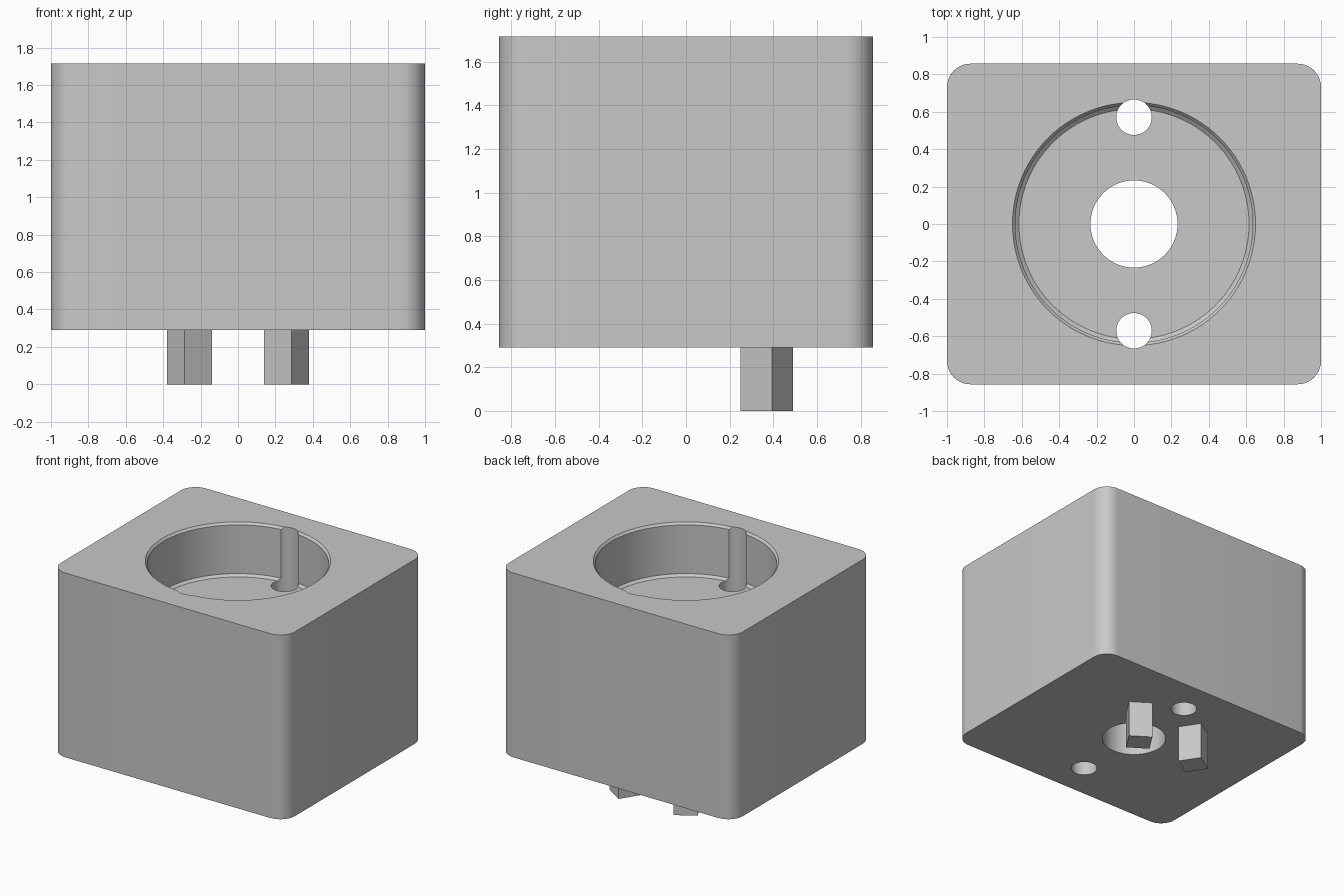
import bpy, bmesh
from math import pi, sin, cos
from mathutils import Vector

if "Cube" in bpy.data.objects:
    bpy.data.objects.remove(bpy.data.objects["Cube"])

grey = bpy.data.materials.new("light_grey")
grey.use_nodes = True
colour = (0.58, 0.58, 0.58, 1)
grey.diffuse_color = colour
grey.node_tree.nodes["Principled BSDF"].inputs["Base Color"].default_value = colour

BOTTOM, TOP, FLOOR = 0.29, 1.715, 1.305


def finish(name, bm):
    bmesh.ops.recalc_face_normals(bm, faces=bm.faces)
    mesh = bpy.data.meshes.new(name)
    bm.to_mesh(mesh)
    bm.free()
    mesh.materials.append(grey)
    obj = bpy.data.objects.new(name, mesh)
    bpy.context.collection.objects.link(obj)
    return obj


def prism(bm, outline, z0, z1):
    """Closed solid raised from a flat outline."""
    face = bm.faces.new([bm.verts.new((x, y, z0)) for x, y in outline])
    up = bmesh.ops.extrude_face_region(bm, geom=[face])["geom"]
    bmesh.ops.translate(bm, vec=(0, 0, z1 - z0),
                        verts=[v for v in up if isinstance(v, bmesh.types.BMVert)])


def lathe(name, profile, y=0, steps=96):
    """Closed round solid from (radius, z) points, capped at both ends."""
    bm = bmesh.new()
    rings = [[bm.verts.new((r * cos(2 * pi * i / steps), y + r * sin(2 * pi * i / steps), z))
              for i in range(steps)] for r, z in profile]
    for a, b in zip(rings, rings[1:]):
        for i in range(steps):
            j = (i + 1) % steps
            bm.faces.new((a[i], a[j], b[j], b[i]))
    bm.faces.new(rings[0])
    bm.faces.new(rings[-1])
    return finish(name, bm)


# Block with rounded upright edges
bm = bmesh.new()
prism(bm, [(-1, -0.857), (1, -0.857), (1, 0.857), (-1, 0.857)], BOTTOM, TOP)
upright = [e for e in bm.edges if abs(e.verts[0].co.z - e.verts[1].co.z) > 0.1]
bmesh.ops.bevel(bm, geom=upright, offset=0.125, segments=10, profile=0.5, affect="EDGES")
body = finish("housing_block", bm)

# Bore with chamfered rim and floor, centre hole and two pin holes
cutters = [
    lathe("bore_cutter", [(0.615, FLOOR), (0.635, FLOOR + 0.017), (0.635, TOP - 0.017),
                          (0.65, TOP), (0.65, TOP + 0.1)]),
    lathe("centre_hole_cutter", [(0.233, 0.1), (0.233, 1.5)], steps=64),
]
for y in (-0.571, 0.571):
    cutters.append(lathe("pin_hole_cutter", [(0.095, 0.1), (0.095, 1.9)], y, 48))

bpy.context.view_layer.objects.active = body
for cutter in cutters:
    cutter.hide_render = True
    mod = body.modifiers.new("cut", "BOOLEAN")
    mod.operation, mod.solver, mod.object = "DIFFERENCE", "EXACT", cutter
    bpy.ops.object.modifier_apply(modifier=mod.name)
    bpy.data.objects.remove(cutter)

bpy.ops.object.select_all(action="DESELECT")
body.select_set(True)
bpy.ops.object.shade_smooth_by_angle(angle=pi / 6)

# Square feet, turned and mirrored under the rear half
foot = [(0.285, 0.25), (0.38, 0.395), (0.235, 0.49), (0.14, 0.345)]
for side, name in ((1, "left_foot"), (-1, "right_foot")):
    bm = bmesh.new()
    prism(bm, [(side * x, y) for x, y in foot], 0, BOTTOM)
    finish(name, bm)
